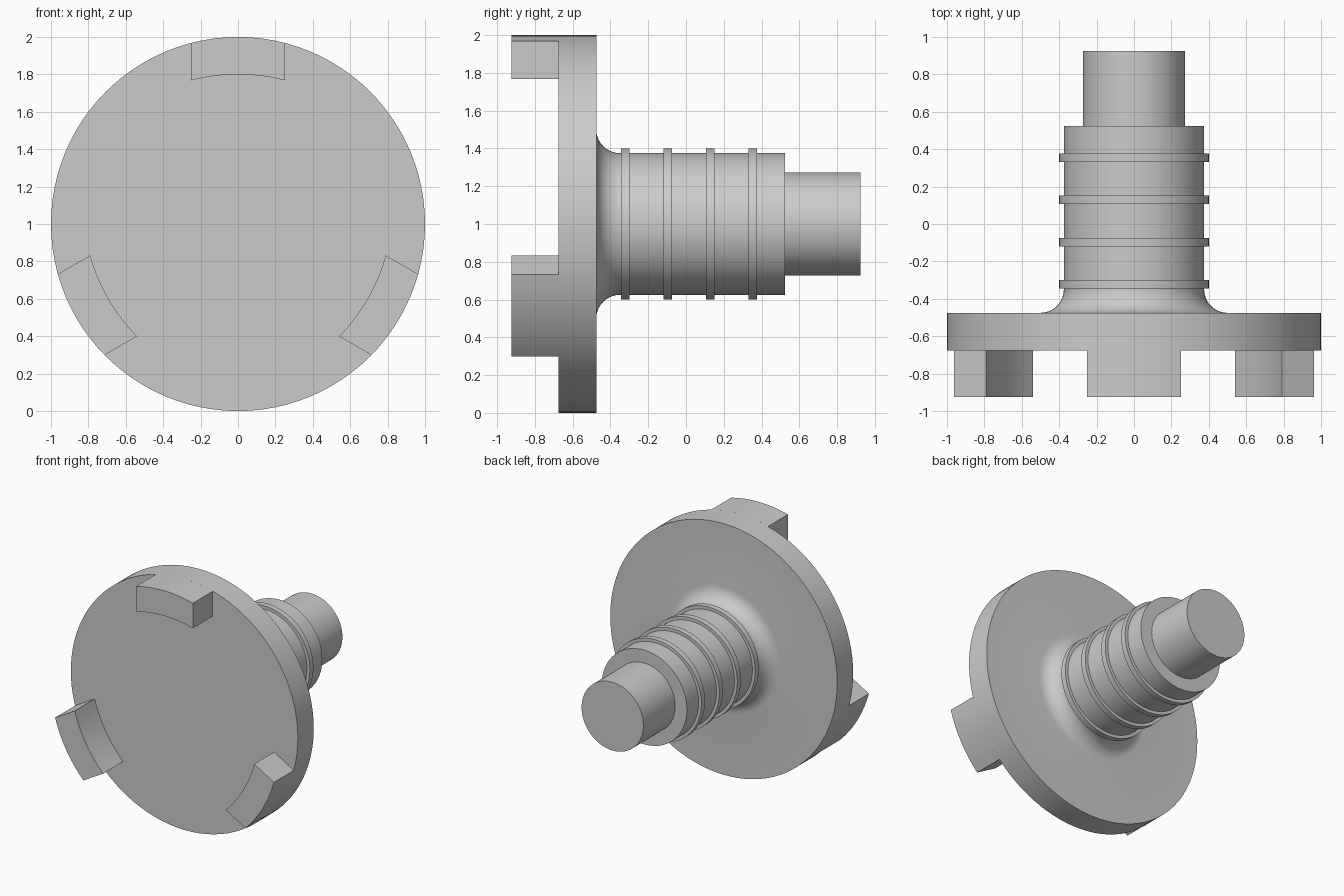
import bpy, bmesh
from math import sin, cos, asin, pi, radians, sqrt

if "Cube" in bpy.data.objects:
    bpy.data.objects.remove(bpy.data.objects["Cube"])

SEG = 96


def finish(name, bm):
    bmesh.ops.recalc_face_normals(bm, faces=bm.faces[:])
    mesh = bpy.data.meshes.new(name)
    bm.to_mesh(mesh)
    bm.free()
    ob = bpy.data.objects.new(name, mesh)
    bpy.context.collection.objects.link(ob)
    ob.location.z = 1
    bpy.ops.object.select_all(action='DESELECT')
    ob.select_set(True)
    bpy.context.view_layer.objects.active = ob
    bpy.ops.object.shade_smooth_by_angle(angle=radians(30))
    return ob


def lathe(name, profile):
    """Revolve (radius, y) points around the y axis and cap both ends."""
    bm = bmesh.new()
    rings = [[bm.verts.new((r * cos(2 * pi * i / SEG), y, r * sin(2 * pi * i / SEG)))
              for i in range(SEG)] for r, y in profile]
    for a, b in zip(rings, rings[1:]):
        for i in range(SEG):
            j = (i + 1) % SEG
            bm.faces.new((a[i], a[j], b[j], b[i]))
    bm.faces.new(rings[0])
    bm.faces.new(rings[-1])
    return finish(name, bm)


# Flange disc, filleted neck, ribbed shaft and narrower tip in one profile
profile = [(1, -0.675), (1, -0.475)]
for k in range(9):
    a = pi / 2 * k / 8
    profile.append((0.5 - 0.125 * sin(a), -0.35 - 0.125 * cos(a)))
for k in range(4):
    y = -0.345 + 0.2257 * k
    profile += [(0.375, y), (0.4, y), (0.4, y + 0.045), (0.375, y + 0.045)]
profile += [(0.375, 0.525), (0.272, 0.525), (0.272, 0.925)]
# the first rib starts just past the fillet
lathe("flanged_shaft", profile)

# Three drive lugs on the front rim: parallel sides, curved inner and outer faces
HALF, N = 0.25, 8
for k in range(3):
    bm = bmesh.new()
    xs = [sin(asin(HALF) * (2 * i / N - 1)) for i in range(N + 1)]
    outline = [(x, sqrt(1 - x * x)) for x in xs]
    outline += [(x, z - 0.2) for x, z in reversed(outline)]
    t = 2 * pi * k / 3
    base = bm.faces.new([bm.verts.new((x * cos(t) - z * sin(t), -0.675, x * sin(t) + z * cos(t)))
                         for x, z in outline])
    ext = bmesh.ops.extrude_face_region(bm, geom=[base], use_keep_orig=True)
    moved = [g for g in ext["geom"] if isinstance(g, bmesh.types.BMVert)]
    bmesh.ops.translate(bm, verts=moved, vec=(0, -0.25, 0))
    finish(f"drive_lug_{k + 1}", bm)
